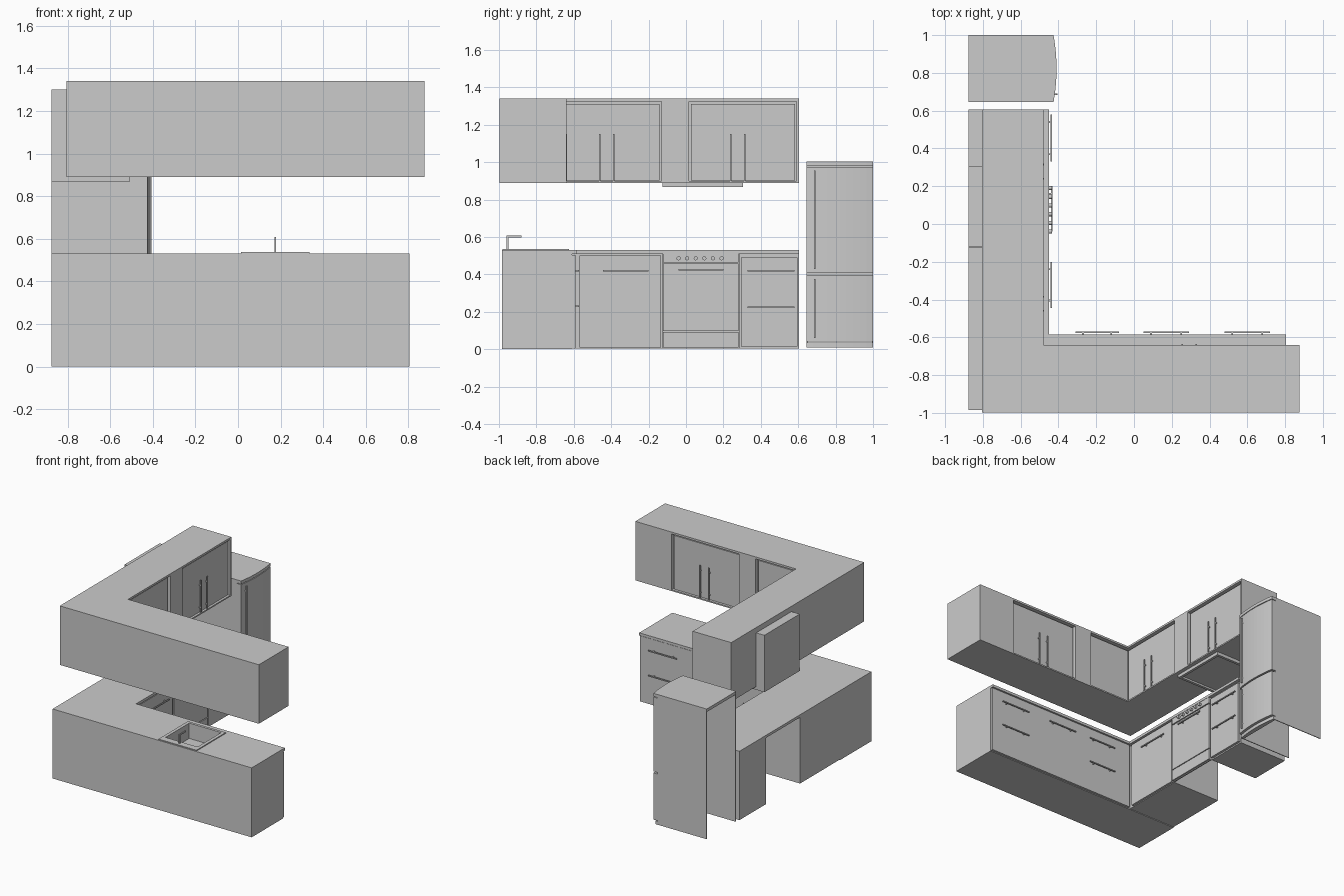
import bpy, bmesh

cube = bpy.data.objects.get("Cube")
if cube:
    bpy.data.objects.remove(cube)

grey = bpy.data.materials.new("light grey")
grey.use_nodes = True
grey.diffuse_color = (0.6, 0.6, 0.6, 1)
grey.node_tree.nodes["Principled BSDF"].inputs["Base Color"].default_value = (0.6, 0.6, 0.6, 1)


def prism(name, outline, z0, z1):
    """Extrude a plan outline between two heights."""
    bm = bmesh.new()
    face = bm.faces.new([bm.verts.new((x, y, z0)) for x, y in outline])
    new = bmesh.ops.extrude_face_region(bm, geom=[face])["geom"]
    verts = [v for v in new if isinstance(v, bmesh.types.BMVert)]
    bmesh.ops.translate(bm, verts=verts, vec=(0, 0, z1 - z0))
    bmesh.ops.recalc_face_normals(bm, faces=bm.faces)
    mesh = bpy.data.meshes.new(name)
    bm.to_mesh(mesh)
    bm.free()
    mesh.materials.append(grey)
    obj = bpy.data.objects.new(name, mesh)
    bpy.context.collection.objects.link(obj)
    return obj


def box(name, x, y, z):
    return prism(name, [(x[0], y[0]), (x[1], y[0]), (x[1], y[1]), (x[0], y[1])], *z)


def run_box(name, run, along, depth, z):
    """Box on the side run (fronts face +x) or the long run (fronts face +y)."""
    return box(name, depth, along, z) if run == "side" else box(name, along, depth, z)


def bar_handle(name, run, along, face, z, out=0.022):
    """Horizontal bar on two posts."""
    t = 0.004
    run_box(name, run, along, (face + out - 2 * t, face + out), (z - t, z + t))
    for i, u in enumerate((along[0] + 0.04, along[1] - 0.04)):
        run_box(f"{name}_post_{i}", run, (u - t, u + t), (face, face + out - t), (z - t, z + t))


def upright_handle(name, run, u, face, z, out=0.018):
    """Vertical bar on two posts."""
    t = 0.004
    run_box(name, run, (u - t, u + t), (face + out - 2 * t, face + out), z)
    for i, h in enumerate((z[0] + 0.04, z[1] - 0.04)):
        run_box(f"{name}_post_{i}", run, (u - t, u + t), (face, face + out - t), (h - t, h + t))


def ell(x0, x1, x2, y0, y1, y2):
    return [(x0, y0), (x2, y0), (x2, y1), (x1, y1), (x1, y2), (x0, y2)]


def cut(obj, cutter):
    mod = obj.modifiers.new("basin", "BOOLEAN")
    mod.operation, mod.object, mod.solver = "DIFFERENCE", cutter, "EXACT"
    bpy.context.view_layer.objects.active = obj
    bpy.ops.object.modifier_apply(modifier="basin")


# Base units and worktop
worktop = prism("worktop", ell(-0.875, -0.45, 0.805, -0.985, -0.585, 0.605), 0.51, 0.53)
long_base = box("long_base_cabinet", (-0.875, 0.805), (-0.985, -0.61), (0, 0.51))
box("corner_base_cabinet", (-0.875, -0.475), (-0.61, -0.125), (0.005, 0.51))
box("end_base_cabinet", (-0.875, -0.475), (0.285, 0.605), (0.005, 0.51))
run_box("long_base_front", "long", (-0.455, 0.803), (-0.61, -0.592), (0.005, 0.505))
run_box("corner_base_door", "side", (-0.57, -0.135), (-0.475, -0.457), (0.01, 0.5))
run_box("end_base_drawers", "side", (0.295, 0.595), (-0.475, -0.457), (0.015, 0.49))

for i, (a, b, heights) in enumerate((((-0.31), -0.08, (0.42, 0.23)),
                                     (0.05, 0.29, (0.42,)),
                                     (0.48, 0.72, (0.42, 0.23)))):
    for z in heights:
        bar_handle(f"long_drawer_handle_{i}", "long", (a, b), -0.592, z)
bar_handle("corner_door_handle", "side", (-0.445, -0.2), -0.457, 0.42)
for z in (0.42, 0.225):
    bar_handle("end_drawer_handle", "side", (0.33, 0.58), -0.457, z)

# Oven: front panels only, standing between the base units
box("oven_frame", (-0.475, -0.465), (-0.125, 0.285), (0.005, 0.51))
box("oven_control_panel", (-0.465, -0.45), (-0.122, 0.282), (0.463, 0.508))
box("oven_door", (-0.465, -0.453), (-0.122, 0.282), (0.098, 0.457))
box("oven_drawer", (-0.465, -0.453), (-0.122, 0.282), (0.01, 0.092))
bar_handle("oven_handle", "side", (-0.04, 0.2), -0.453, 0.425)
for i in range(6):
    y = -0.04 + i * 0.046
    bpy.ops.mesh.primitive_cylinder_add(vertices=12, radius=0.011, depth=0.018,
                                        location=(-0.442, y, 0.486), rotation=(0, 1.5708, 0))
    knob = bpy.context.object
    knob.name = f"oven_knob_{i}"
    knob.data.materials.append(grey)

# Sink: basin cut into worktop and cabinet, rim and tap on top
basin = box("basin_cutter", (0.04, 0.31), (-0.93, -0.645), (0.42, 0.6))
basin.hide_render = True
for part in (worktop, long_base):
    cut(part, basin)
bpy.data.objects.remove(basin)
for name, x, y in (("back", (0.015, 0.335), (-0.98, -0.93)),
                   ("front", (0.015, 0.335), (-0.645, -0.625)),
                   ("left", (0.31, 0.335), (-0.93, -0.645)),
                   ("right", (0.015, 0.04), (-0.93, -0.645))):
    box(f"sink_rim_{name}", x, y, (0.53, 0.537))
box("tap_stem", (0.171, 0.179), (-0.96, -0.95), (0.535, 0.605))
box("tap_spout", (0.171, 0.179), (-0.96, -0.88), (0.597, 0.608))

# Wall cabinets: carcass with top and bottom boards and recessed doors
wall = (-0.805, -0.48, 0.875, -0.998, -0.64, 0.605)
prism("wall_cabinet_top", ell(*wall), 1.325, 1.34)
prism("wall_cabinet_bottom", ell(*wall), 0.89, 0.9)
prism("wall_cabinet_body", ell(-0.805, -0.51, 0.875, -0.998, -0.67, 0.605), 0.9, 1.325)
height = (0.9, 1.325)
fillers = (("long", (0.57, 0.875)), ("long", (-0.14, 0.0)),
           ("side", (-0.13, 0.015)), ("side", (0.592, 0.605)))
for run, along in fillers:
    back, front = (-0.51, -0.48) if run == "side" else (-0.67, -0.64)
    run_box(f"wall_{run}_filler", run, along, (back, front), height)
doors = (("long", 0.012, 0.558, (0.255, 0.33)), ("long", -0.49, -0.152, ()),
         ("side", -0.65, -0.142, (-0.46, -0.385)), ("side", 0.027, 0.582, (0.24, 0.315)))
for run, a, b, handles in doors:
    back = -0.51 if run == "side" else -0.67
    run_box(f"wall_{run}_door", run, (a, b), (back, back + 0.016), (0.903, 1.312))
    for u in handles:
        upright_handle(f"wall_{run}_handle", run, u, back + 0.016, (0.9, 1.15))

# Extractor hood: frame under the cabinets, recessed filter, rear duct
box("hood_duct", (-0.875, -0.806), (-0.12, 0.305), (0.89, 1.3))
box("hood_filter", (-0.875, -0.515), (-0.12, 0.3), (0.88, 0.89))
for name, x, y in (("front", (-0.53, -0.51), (-0.125, 0.305)),
                   ("back", (-0.875, -0.855), (-0.125, 0.305)),
                   ("left", (-0.855, -0.53), (0.285, 0.305)),
                   ("right", (-0.855, -0.53), (-0.125, -0.105))):
    box(f"hood_frame_{name}", x, y, (0.866, 0.89))

# Refrigerator: shell open at back and base, with bowed doors
box("fridge_right_wall", (-0.875, -0.46), (0.645, 0.651), (0.01, 0.98))
box("fridge_left_wall", (-0.875, -0.46), (0.994, 1.0), (0.01, 0.98))
box("fridge_inner_front", (-0.47, -0.455), (0.651, 0.994), (0.04, 0.98))


def bowed(back, inset=0.0):
    curve = [(-0.41 - inset - 0.016 * t * t, 0.8225 + 0.1775 * t)
             for t in (i / 5 for i in range(-5, 6))]
    return [(back, 0.645)] + curve + [(back, 1.0)]


prism("fridge_cap", bowed(-0.875), 0.98, 1.003)
prism("fridge_upper_door", bowed(-0.46), 0.408, 0.975)
prism("fridge_lower_door", bowed(-0.46), 0.04, 0.396)
prism("fridge_plinth", bowed(-0.46, 0.015), 0.01, 0.035)
for z in ((0.43, 0.955), (0.06, 0.375)):
    upright_handle("fridge_handle", "side", 0.688, -0.422, z, out=0.016)
